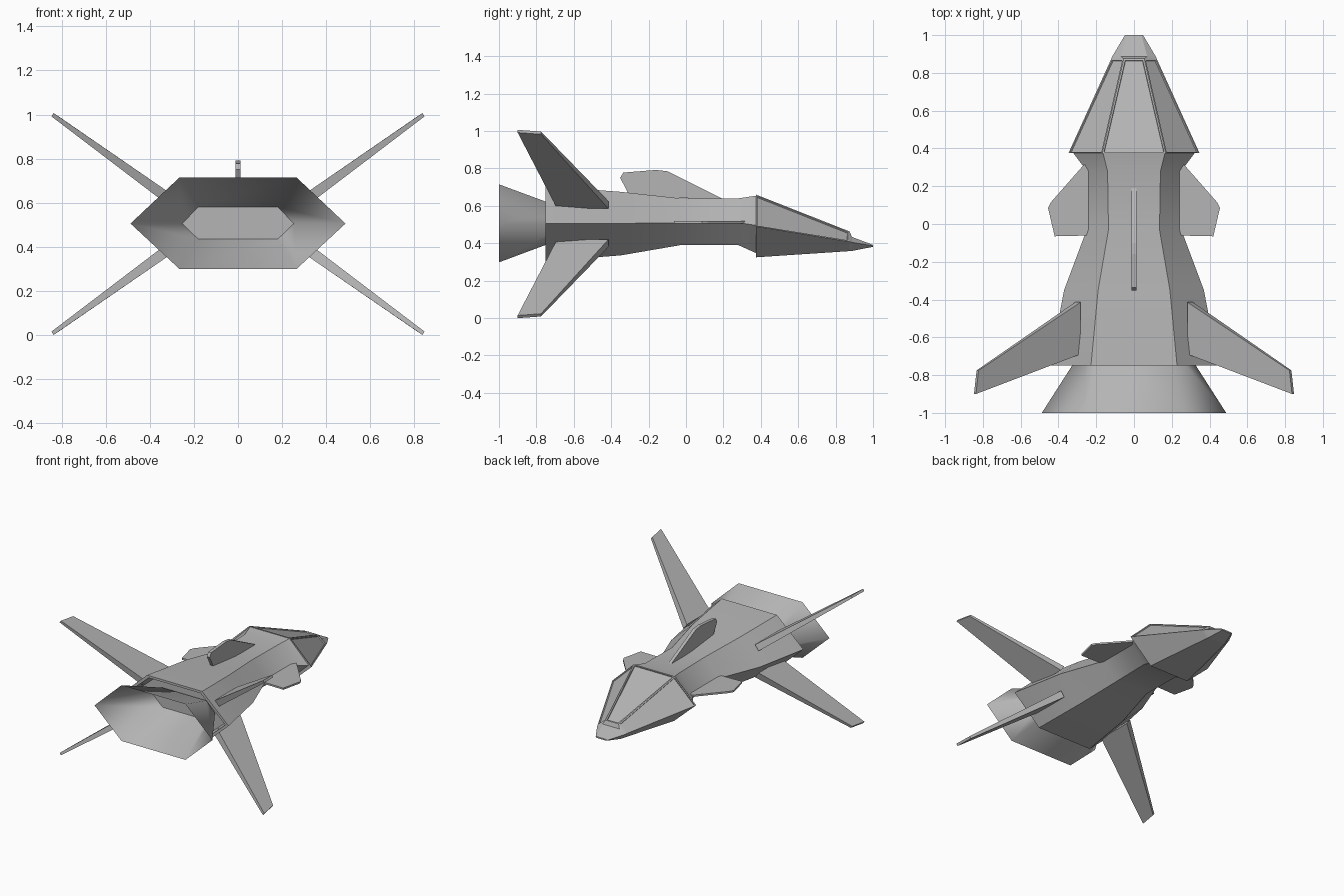
import bpy, bmesh, math
from mathutils import Vector

if "Cube" in bpy.data.objects:
    bpy.data.objects.remove(bpy.data.objects["Cube"])

ZC = 0.503  # height of the wing symmetry plane

# Dark grey hull paint
paint = bpy.data.materials.new("hull_grey")
paint.diffuse_color = (0.46, 0.46, 0.46, 1)
paint.use_nodes = True
paint.node_tree.nodes["Principled BSDF"].inputs["Base Color"].default_value = paint.diffuse_color


def finish(bm, name):
    bmesh.ops.recalc_face_normals(bm, faces=bm.faces)
    me = bpy.data.meshes.new(name)
    bm.to_mesh(me)
    bm.free()
    me.materials.append(paint)
    ob = bpy.data.objects.new(name, me)
    bpy.context.collection.objects.link(ob)
    return ob


def hexagon(y, side_x, side_z, top_x, top_z, low_x, low_z):
    return [(side_x, y, side_z), (top_x, y, top_z), (-top_x, y, top_z),
            (-side_x, y, side_z), (-low_x, y, low_z), (low_x, y, low_z)]


def loft(bm, rings, cap_start=True, cap_end=True):
    """Skin between matching rings; returns the side faces row by row."""
    vs = [[bm.verts.new(p) for p in r] for r in rings]
    n = len(rings[0])
    rows = [[bm.faces.new((a[k], a[(k + 1) % n], b[(k + 1) % n], b[k])) for k in range(n)]
            for a, b in zip(vs, vs[1:])]
    if cap_start:
        bm.faces.new(vs[0])
    if cap_end:
        bm.faces.new(vs[-1])
    return rows


# Fuselage: flared hexagonal hull with a hollow rear, softened along its length
bm = bmesh.new()
loft(bm, [hexagon(*s) for s in (
    (0.38, 0.325, 0.495, 0.165, 0.655, 0.165, 0.345),
    (0.28, 0.25, 0.51, 0.14, 0.64, 0.14, 0.39),
    (-0.03, 0.25, 0.51, 0.135, 0.64, 0.135, 0.39),
    (-0.35, 0.37, 0.506, 0.19, 0.675, 0.19, 0.335),
    (-0.75, 0.447, 0.505, 0.228, 0.705, 0.228, 0.305),
    (-0.75, 0.42, 0.505, 0.215, 0.688, 0.215, 0.322),
    (-0.62, 0.395, 0.505, 0.20, 0.675, 0.20, 0.335))])
hull = finish(bm, "fuselage")
hull.data.shade_smooth()
hull.data.set_sharp_from_angle(angle=math.radians(35))

# Cockpit nose with recessed window panels
bm = bmesh.new()
rows = loft(bm, [hexagon(*s) for s in (
    (0.375, 0.347, 0.49, 0.168, 0.66, 0.165, 0.325),
    (0.875, 0.12, 0.408, 0.054, 0.463, 0.075, 0.358),
    (0.887, 0.115, 0.405, 0.07, 0.434, 0.072, 0.359),
    (1.0, 0.048, 0.386, 0.04, 0.391, 0.04, 0.381))])
bmesh.ops.recalc_face_normals(bm, faces=bm.faces)
bmesh.ops.inset_individual(bm, faces=rows[0][:3], thickness=0.012, depth=0)
bmesh.ops.inset_individual(bm, faces=rows[0][:3], thickness=0.002, depth=-0.008)
finish(bm, "cockpit_nose")

# Engine nozzle: open flared shell with a flat floor inside the hull
bm = bmesh.new()
rows = loft(bm, [hexagon(-1.0, 0.488, 0.505, 0.265, 0.715, 0.265, 0.298),
                 hexagon(-0.635, 0.254, 0.505, 0.18, 0.58, 0.18, 0.434)], cap_start=False)
for f in rows[0]:
    f.smooth = True
for e in bm.edges:
    e.smooth = len(e.link_faces) < 2 or all(f.smooth for f in e.link_faces)
finish(bm, "engine_nozzle")


# Four swept tapered wings in an X
def wing(name, sx, sz):
    normal = Vector((-0.59, 0, 0.81))

    def ring(front, back, half):
        pts = [Vector(p) + normal * t for p, t in
               ((front, half), (front, -half), (back, -half), (back, half))]
        return [(p.x * sx, p.y, ZC + p.z * sz) for p in pts]

    bm = bmesh.new()
    loft(bm, [ring((0.297, -0.414, 0.102), (0.297, -0.689, 0.102), 0.025),
              ring((0.828, -0.775, 0.487), (0.842, -0.90, 0.496), 0.009)])
    finish(bm, name)


for sx, side in ((1, "right"), (-1, "left")):
    for sz, level in ((1, "upper"), (-1, "lower")):
        wing(f"{level}_{side}_wing", sx, sz)

# Small side fins
fin = [(0.20, 0.38), (0.26, 0.32), (0.44, 0.115), (0.455, 0.085), (0.42, -0.065), (0.20, -0.06)]
for sx, side in ((1, "right"), (-1, "left")):
    bm = bmesh.new()
    loft(bm, [[(x * sx, y, z) for x, y in fin] for z in (0.507, 0.52)])
    finish(bm, f"{side}_side_fin")

# Dorsal fin
dorsal = [(0.20, 0.635), (-0.10, 0.785), (-0.16, 0.792), (-0.335, 0.778),
          (-0.352, 0.75), (-0.30, 0.65)]
bm = bmesh.new()
loft(bm, [[(x, y, z) for y, z in dorsal] for x in (-0.012, 0.012)])
finish(bm, "dorsal_fin")
